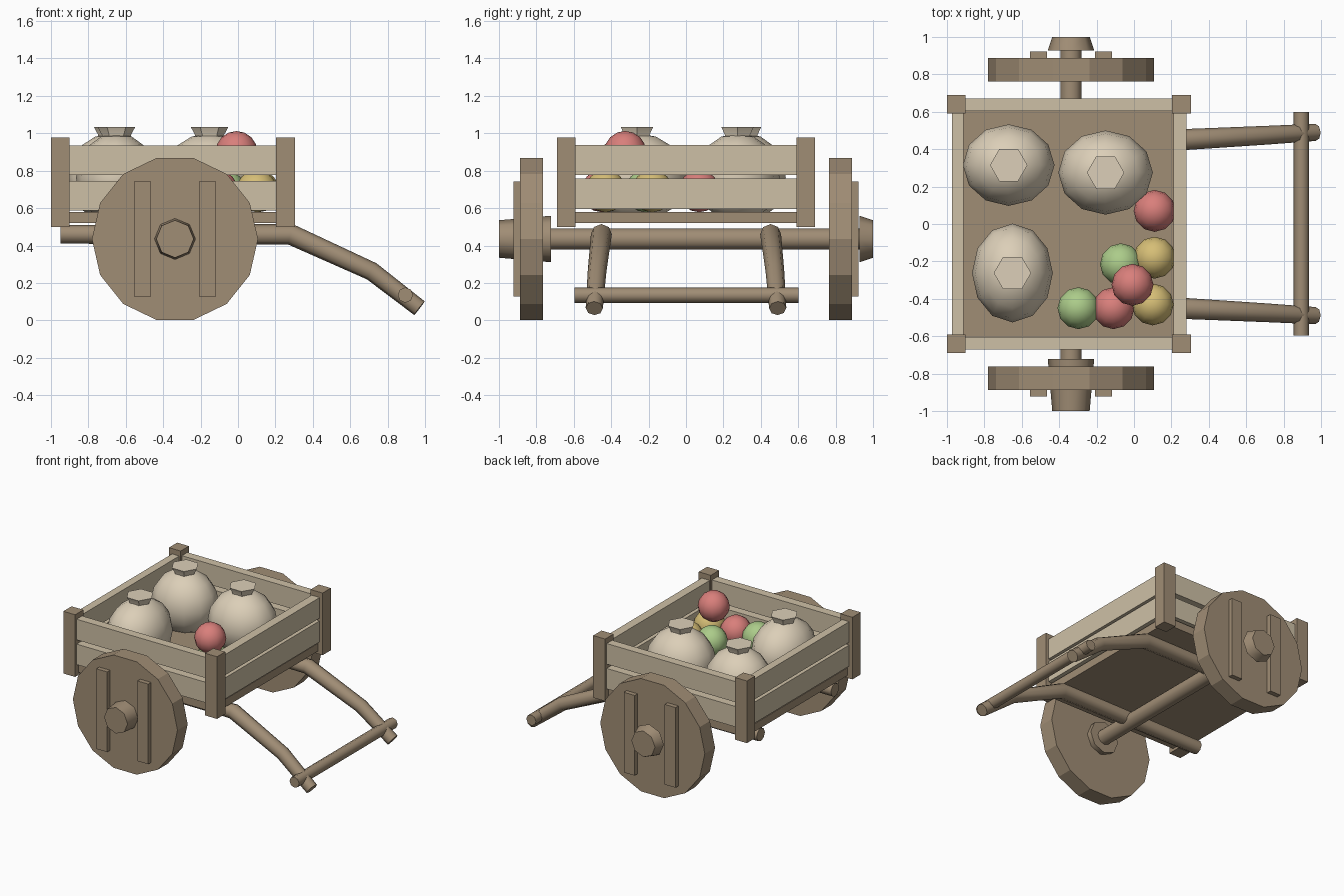
import bpy, bmesh, math
from mathutils import Vector, Matrix

cube = bpy.data.objects.get("Cube")
if cube:
    bpy.data.objects.remove(cube, do_unlink=True)


def material(name, rgb):
    lin = [((c / 255 + 0.055) / 1.055) ** 2.4 for c in rgb] + [1]
    m = bpy.data.materials.new(name)
    m.use_nodes = True
    m.diffuse_color = lin
    m.node_tree.nodes["Principled BSDF"].inputs["Base Color"].default_value = lin
    return m


wood = material("brown wood", (160, 141, 117))
plank = material("pale plank wood", (206, 192, 166))
cloth = material("sack cloth", (220, 207, 184))
red = material("red fruit", (217, 127, 123))
green = material("green fruit", (172, 204, 138))
yellow = material("yellow fruit", (214, 190, 118))


def finish(bm, name, mat, smooth=0):
    """Turn a bmesh into an object; edges sharper than smooth degrees stay hard."""
    bmesh.ops.recalc_face_normals(bm, faces=bm.faces)
    if smooth:
        for f in bm.faces:
            f.smooth = True
        for e in bm.edges:
            e.smooth = e.calc_face_angle(0) < math.radians(smooth)
    me = bpy.data.meshes.new(name)
    bm.to_mesh(me)
    bm.free()
    me.materials.append(mat)
    ob = bpy.data.objects.new(name, me)
    bpy.context.collection.objects.link(ob)
    return ob


def box(name, mat, x, y, z):
    """Box from (low, high) ranges."""
    bm = bmesh.new()
    mid = Vector([sum(r) / 2 for r in (x, y, z)])
    size = [abs(r[1] - r[0]) for r in (x, y, z)]
    bmesh.ops.create_cube(bm, size=1, matrix=Matrix.Translation(mid) @ Matrix.Diagonal((*size, 1)))
    return finish(bm, name, mat)


def tube(name, mat, path, radii, sides, smooth=50):
    """Capped tube with a radius at each path point."""
    bm = bmesh.new()
    pts = [Vector(p) for p in path]
    rings = []
    for i, p in enumerate(pts):
        steps = [(b - a).normalized() for a, b in zip(pts, pts[1:])]
        t = (steps[max(i - 1, 0)] + steps[min(i, len(steps) - 1)]).normalized()
        ref = Vector((1, 0, 0)) if abs(t.x) < 0.5 else Vector((0, 1, 0))
        u = (ref - t * ref.dot(t)).normalized()
        v = t.cross(u)
        angles = [math.tau * k / sides for k in range(sides)]
        rings.append([bm.verts.new(p + radii[i] * (u * math.cos(a) + v * math.sin(a))) for a in angles])
    for a, b in zip(rings, rings[1:]):
        for k in range(sides):
            n = (k + 1) % sides
            bm.faces.new((a[k], a[n], b[n], b[k]))
    bm.faces.new(rings[0])
    bm.faces.new(rings[-1])
    return finish(bm, name, mat, smooth)


def ball(name, mat, centre, radii, segments, rings):
    bm = bmesh.new()
    bmesh.ops.create_uvsphere(bm, u_segments=segments, v_segments=rings, radius=1,
                              matrix=Matrix.Translation(centre) @ Matrix.Diagonal((*radii, 1)))
    return finish(bm, name, mat, 60)


# Cart bed and corner posts
box("bed", wood, (-0.96, 0.265), (-0.65, 0.65), (0.52, 0.58))
for end, x in (("rear", (-1, -0.9)), ("lead", (0.203, 0.305))):
    for s, side in ((-1, "right"), (1, "left")):
        box(f"{end}_{side}_post", wood, x, (s * 0.59, s * 0.69), (0.5, 0.977))

# Two rows of planks on each wall
for row, z, z_end in (("lower", (0.588, 0.745), (0.595, 0.757)), ("upper", (0.778, 0.936), (0.778, 0.936))):
    for s, side in ((-1, "right"), (1, "left")):
        box(f"{row}_{side}_plank", plank, (-0.93, 0.23), (s * 0.605, s * 0.672), z)
    box(f"{row}_rear_plank", plank, (-0.973, -0.912), (-0.62, 0.62), z_end)
    box(f"{row}_lead_plank", plank, (0.212, 0.28), (-0.62, 0.62), z_end)

# Axle, solid wheels with battens
WX, WZ = -0.337, 0.435
tube("axle", wood, [(WX, -0.8, WZ), (WX, 0.95, WZ)], [0.057] * 2, 12)
for s, side in ((-1, "right"), (1, "left")):
    tube(f"{side}_wheel", wood, [(WX, s * 0.763, WZ), (WX, s * 0.887, WZ)], [0.444] * 2, 14, 0)
    for i, dx in enumerate((-0.174, 0.174)):
        box(f"{side}_wheel_batten_{i + 1}", wood, (WX + dx - 0.046, WX + dx + 0.046),
            (s * 0.88, s * 0.922), (0.128, 0.743))

# Hubs: the right one passes through its wheel, the left one is an end cap
tube("right_hub", wood, [(WX, -0.722, WZ), (WX, -1, WZ)], [0.124, 0.1], 8)
tube("left_hub", wood, [(WX, 0.928, WZ), (WX, 1, WZ)], [0.124, 0.1], 8)

# Bent pull shafts and the crossbar
for s, side in ((-1, "right"), (1, "left")):
    tube(f"{side}_shaft", wood,
         [(-0.95, s * 0.45, 0.46), (0.28, s * 0.452, 0.46), (0.715, s * 0.475, 0.262), (0.97, s * 0.49, 0.065)],
         [0.05, 0.056, 0.05, 0.046], 8)
tube("crossbar", wood, [(0.895, -0.595, 0.135), (0.895, 0.6, 0.135)], [0.041] * 2, 8)

# Tied sacks
sacks = [(-0.67, 0.315, 0.245, 0.218), (-0.152, 0.275, 0.253, 0.225), (-0.65, -0.262, 0.216, 0.264)]
for i, (x, y, rx, ry) in enumerate(sacks):
    ball(f"sack_{i + 1}", cloth, (x, y, 0.763), (rx, ry, 0.237), 12, 8)
    tube(f"sack_neck_{i + 1}", cloth, [(x, y, 0.96), (x, y, 0.992), (x, y, 1.033)], [0.075, 0.078, 0.1], 6, 30)

# Loose fruit, one resting on top of the others
fruit = [(red, 0.11, 0.07, 0.69), (yellow, 0.11, -0.18, 0.69), (green, -0.07, -0.215, 0.69),
         (yellow, 0.1, -0.43, 0.69), (red, -0.11, -0.45, 0.69), (green, -0.297, -0.45, 0.69),
         (red, -0.008, -0.325, 0.9)]
for i, (mat, x, y, z) in enumerate(fruit):
    ball(f"fruit_{i + 1}", mat, (x, y, z), (0.112,) * 3, 12, 8)
